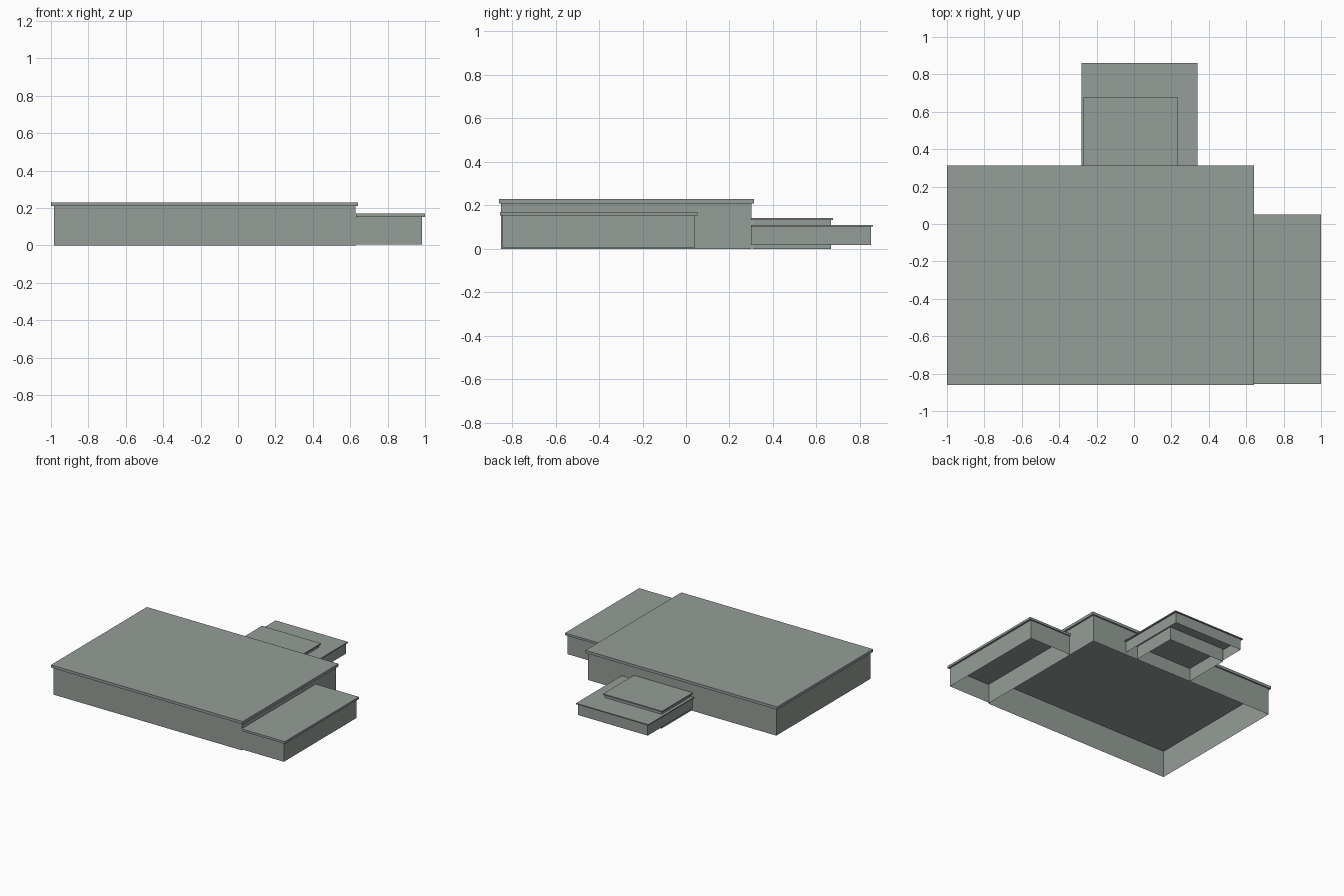
import bpy
import bmesh

cube = bpy.data.objects.get("Cube")
if cube:
    bpy.data.objects.remove(cube, do_unlink=True)

# One grey-green colour for the whole building
COLOUR = (0.30, 0.34, 0.31, 1.0)
stone = bpy.data.materials.new("grey_green")
stone.use_nodes = True
stone.diffuse_color = COLOUR
stone.node_tree.nodes["Principled BSDF"].inputs["Base Color"].default_value = COLOUR


def block(name, xs, ys, zs, walls_only=False):
    """Box spanning the given ranges, or just its four walls."""
    bm = bmesh.new()
    bmesh.ops.create_cube(bm, size=1)
    for v in bm.verts:
        v.co = [span[0] if c < 0 else span[1] for c, span in zip(v.co, (xs, ys, zs))]
    bm.normal_update()
    if walls_only:
        caps = [f for f in bm.faces if abs(f.normal.z) > 0.5]
        bmesh.ops.delete(bm, geom=caps, context='FACES_ONLY')
    mesh = bpy.data.meshes.new(name)
    bm.to_mesh(mesh)
    bm.free()
    mesh.materials.append(stone)
    obj = bpy.data.objects.new(name, mesh)
    bpy.context.collection.objects.link(obj)
    return obj


def wing(name, wall_x, wall_y, roof_x, roof_y, base, eaves, top):
    """Open-bottomed walls under an overhanging flat roof slab."""
    block(name + "_walls", wall_x, wall_y, (base, eaves), walls_only=True)
    block(name + "_roof", roof_x, roof_y, (eaves, top))


# Main hall
wing("main_hall", (-0.985, 0.628), (-0.85, 0.302),
     (-1.0, 0.642), (-0.86, 0.313), 0.0, 0.209, 0.23)

# Lower wing on the left side
wing("side_wing", (0.628, 0.985), (-0.845, 0.042),
     (0.63, 1.0), (-0.855, 0.052), 0.005, 0.152, 0.169)

# Rear extension: low, raised-floor part with a taller block through it
wing("rear_wing", (-0.268, 0.328), (0.302, 0.851),
     (-0.28, 0.34), (0.302, 0.86), 0.018, 0.102, 0.11)
wing("rear_block", (-0.258, 0.225), (0.306, 0.667),
     (-0.269, 0.236), (0.302, 0.677), 0.0, 0.132, 0.141)
